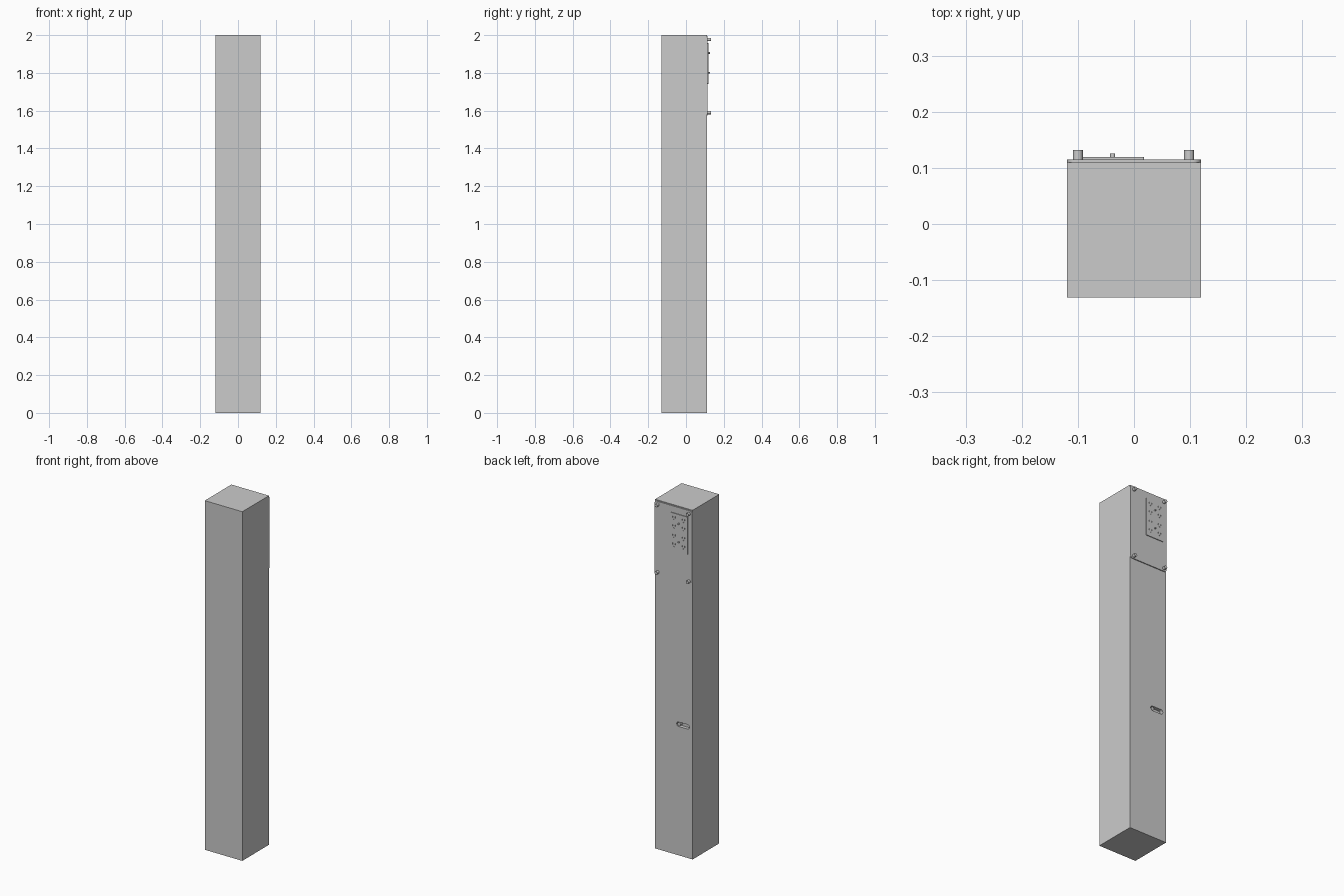
import bpy, bmesh, math

if "Cube" in bpy.data.objects:
    bpy.data.objects.remove(bpy.data.objects["Cube"])


def box(name, x0, x1, y0, y1, z0, z1):
    bpy.ops.mesh.primitive_cube_add(
        size=1, location=((x0 + x1) / 2, (y0 + y1) / 2, (z0 + z1) / 2))
    ob = bpy.context.object
    ob.name = name
    ob.scale = (x1 - x0, y1 - y0, z1 - z0)
    bpy.ops.object.transform_apply(location=False, rotation=False, scale=True)
    return ob


def peg(name, x, z, r, y0, y1, sides=20):
    bpy.ops.mesh.primitive_cylinder_add(
        vertices=sides, radius=r, depth=y1 - y0,
        location=(x, (y0 + y1) / 2, z), rotation=(math.pi / 2, 0, 0))
    ob = bpy.context.object
    ob.name = name
    bpy.ops.object.shade_smooth_by_angle()
    return ob


def plate(name, x0, x1, y0, y1, z0, z1, r, steps=6):
    # slab facing +y with rounded corners
    bm = bmesh.new()
    verts = []
    corners = [(x1 - r, z1 - r), (x0 + r, z1 - r), (x0 + r, z0 + r), (x1 - r, z0 + r)]
    for i, (cx, cz) in enumerate(corners):
        for k in range(steps + 1):
            a = (i + k / steps) * math.pi / 2
            verts.append(bm.verts.new((cx + r * math.cos(a), y0, cz + r * math.sin(a))))
    face = bm.faces.new(verts)
    top = bmesh.ops.extrude_face_region(bm, geom=[face])["geom"]
    bmesh.ops.translate(bm, vec=(0, y1 - y0, 0),
                        verts=[v for v in top if isinstance(v, bmesh.types.BMVert)])
    bmesh.ops.recalc_face_normals(bm, faces=bm.faces)
    me = bpy.data.meshes.new(name)
    bm.to_mesh(me)
    bm.free()
    ob = bpy.data.objects.new(name, me)
    bpy.context.collection.objects.link(ob)
    return ob


def cut(target, cutter):
    mod = target.modifiers.new("cut", 'BOOLEAN')
    mod.operation = 'DIFFERENCE'
    mod.solver = 'EXACT'
    mod.object = cutter
    bpy.context.view_layer.objects.active = target
    bpy.ops.object.modifier_apply(modifier=mod.name)
    bpy.data.objects.remove(cutter)


# tall square post with a recessed grip slot in the back
post = box("post", -0.119, 0.119, -0.131, 0.110, 0, 2)
cut(post, plate("slot_cutter", -0.098, -0.018, 0.090, 0.13, 0.738, 0.764, 0.0128))
peg("lock_barrel", -0.032, 0.751, 0.010, 0.090, 0.108)

# cover plate on the upper back, with four corner screws
plate("cover_plate", -0.119, 0.119, 0.109, 0.115, 1.575, 1.995, 0.015)
for x in (-0.10, 0.098):
    for z in (1.59, 1.977):
        peg("corner_screw", x, z, 0.009, 0.112, 0.132)

# socket panel with slots and round holes
panel = plate("socket_panel", -0.094, 0.018, 0.110, 0.119, 1.742, 1.957, 0.003)
cx, cz = -0.038, 1.852
for sx in (-0.03, 0.03):
    for sz in (-0.075, -0.025, 0.03, 0.078):
        x, z = cx + sx, cz + sz
        for dx in (-0.008, 0.008):
            cut(panel, box("pin_cutter", x + dx - 0.0015, x + dx + 0.0015,
                           0.1165, 0.13, z, z + 0.009))
        cut(panel, peg("earth_cutter", x, z - 0.009, 0.003, 0.1165, 0.13, 10))

# panel screws
for z in (1.80, 1.905):
    peg("panel_screw", cx, z, 0.0045, 0.117, 0.126, 16)
